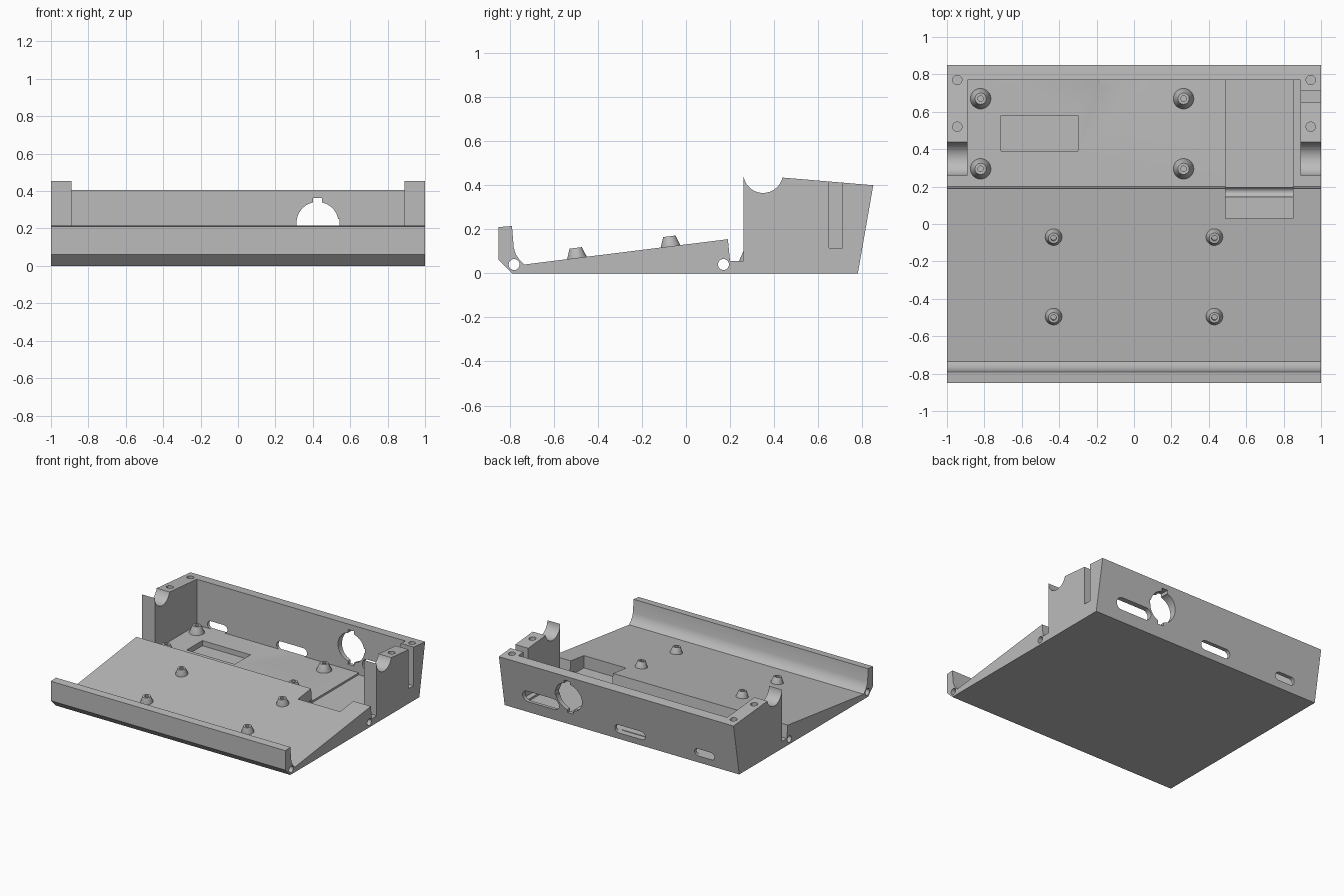
import bpy, bmesh
from math import sin, cos, pi, radians, atan
from mathutils import Matrix

cube = bpy.data.objects.get("Cube")
if cube:
    bpy.data.objects.remove(cube, do_unlink=True)

grey = bpy.data.materials.new("plain_grey")
grey.use_nodes = True
grey.diffuse_color = (0.5, 0.5, 0.5, 1)
grey.node_tree.nodes["Principled BSDF"].inputs["Base Color"].default_value = (0.5, 0.5, 0.5, 1)


def make(name, bm):
    bmesh.ops.recalc_face_normals(bm, faces=bm.faces)
    me = bpy.data.meshes.new(name)
    bm.to_mesh(me)
    bm.free()
    me.materials.append(grey)
    ob = bpy.data.objects.new(name, me)
    bpy.context.collection.objects.link(ob)
    return ob


def prism(name, pts, axis, a, b):
    """Extrude a 2D outline along one axis, from a to b."""
    bm = bmesh.new()
    def place(p, t):
        return {"x": (t, p[0], p[1]), "y": (p[0], t, p[1]), "z": (p[0], p[1], t)}[axis]
    face = bm.faces.new([bm.verts.new(place(p, a)) for p in pts])
    new = bmesh.ops.extrude_face_region(bm, geom=[face])["geom"]
    shift = [q - p for p, q in zip(place((0, 0), a), place((0, 0), b))]
    bmesh.ops.translate(bm, vec=shift, verts=[v for v in new if isinstance(v, bmesh.types.BMVert)])
    return make(name, bm)


def rect(x0, x1, y0, y1):
    return [(x0, y0), (x1, y0), (x1, y1), (x0, y1)]


def circle(cx, cy, r, n=32):
    return [(cx + r * cos(2 * pi * i / n), cy + r * sin(2 * pi * i / n)) for i in range(n)]


def capsule(x0, x1, cz, r, n=12):
    right = [(x1 - r + r * cos(a), cz + r * sin(a)) for a in [-pi / 2 + pi * i / n for i in range(n + 1)]]
    return right + [(x0 + x1 - x, 2 * cz - z) for x, z in right]


def smooth(ob):
    bpy.ops.object.select_all(action="DESELECT")
    ob.select_set(True)
    bpy.context.view_layer.objects.active = ob
    bpy.ops.object.shade_smooth_by_angle(angle=radians(30))


def cut(ob, cutters):
    for c in cutters:
        c.hide_render = True
        m = ob.modifiers.new("cut", "BOOLEAN")
        m.operation, m.solver, m.object = "DIFFERENCE", "EXACT", c
    dg = bpy.context.evaluated_depsgraph_get()
    me = bpy.data.meshes.new_from_object(ob.evaluated_get(dg))
    ob.modifiers.clear()
    ob.data = me
    for c in cutters:
        bpy.data.objects.remove(c, do_unlink=True)


# Body: side outline with front lip, ramp, gap, rod cradle and raked back
FLOOR = 0.055
cradle = [(0.35 + 0.09 * cos(radians(a)), 0.455 + 0.09 * sin(radians(a)))
          for a in [-13 - 167 * i / 20 for i in range(21)]]
lip = [(-0.735, 0.04), (-0.757, 0.063), (-0.773, 0.088), (-0.782, 0.118), (-0.79, 0.215),
       (-0.85, 0.21), (-0.85, 0.06)]
outline = [(-0.79, 0), (0.78, 0), (0.85, 0.4)] + cradle + [(0.26, FLOOR), (0.2, FLOOR), (0.19, 0.155)] + lip
body = prism("body", outline, "x", -1, 1)

# Rear tray and the pockets in its floor
cutters = [
    prism("tray_cut", rect(-0.89, 0.89, 0.22, 0.77), "z", FLOOR, 0.6),
    prism("long_pocket_cut", rect(0.49, 0.85, 0.03, 0.77), "z", 0.04, 0.6),
    prism("small_pocket_cut", rect(-0.71, -0.3, 0.39, 0.58), "z", 0.015, 0.3),
    prism("cable_slot_cut", rect(0.65, 0.71, 0.115, 0.6), "x", 0.86, 1.1),
]
# Cross bores through the lip and under the ramp
for y in (-0.78, 0.17):
    cutters.append(prism("bore_cut", circle(y, 0.04, 0.025, 24), "x", -1.1, 1.1))
# Screw holes in the side blocks
for x in (-0.945, 0.945):
    for y in (0.52, 0.77):
        cutters.append(prism("screw_cut", circle(x, y, 0.025, 24), "z", 0.25, 0.6))
# Port openings in the back wall
for x0, x1, z, r in ((0.52, 0.83, 0.132, 0.044), (-0.21, 0.05, 0.085, 0.034), (-0.8, -0.63, 0.085, 0.03)):
    cutters.append(prism("port_cut", capsule(x0, x1, z, r), "y", 0.74, 0.95))
# Round keyed opening
cutters += [
    prism("round_cut", circle(0.425, 0.23, 0.112, 48), "y", 0.74, 0.95),
    prism("key_cut", rect(0.4, 0.45, 0.096, 0.364), "y", 0.74, 0.95),
    prism("side_key_cut", rect(0.425, 0.542, 0.217, 0.25), "y", 0.74, 0.95),
]
cut(body, cutters)
smooth(body)


def standoff(name, x, y, z, base, top, height, tilt=0):
    """Tapered post with a blind hole in its top."""
    prof = [(0, -0.01), (base, -0.01), (base, 0), (top, height), (0.015, height), (0.015, 0.01), (0, 0.01)]
    bm = bmesh.new()
    vs = [bm.verts.new((r, 0, h)) for r, h in prof]
    edges = [bm.edges.new(p) for p in zip(vs, vs[1:])]
    bmesh.ops.spin(bm, geom=vs + edges, axis=(0, 0, 1), cent=(0, 0, 0), angle=2 * pi, steps=28)
    bmesh.ops.remove_doubles(bm, verts=bm.verts, dist=0.0005)
    bm.transform(Matrix.Translation((x, y, z)) @ Matrix.Rotation(tilt, 4, "X"))
    smooth(make(name, bm))


# Posts in the tray and on the ramp
slope = 0.115 / 0.925
for x in (-0.82, 0.265):
    for y in (0.295, 0.67):
        standoff("tray_standoff", x, y, FLOOR, 0.055, 0.03, 0.055)
for x in (-0.43, 0.43):
    for y in (-0.495, -0.07):
        standoff("ramp_standoff", x, y, 0.04 + slope * (y + 0.735), 0.045, 0.028, 0.046, atan(slope))
